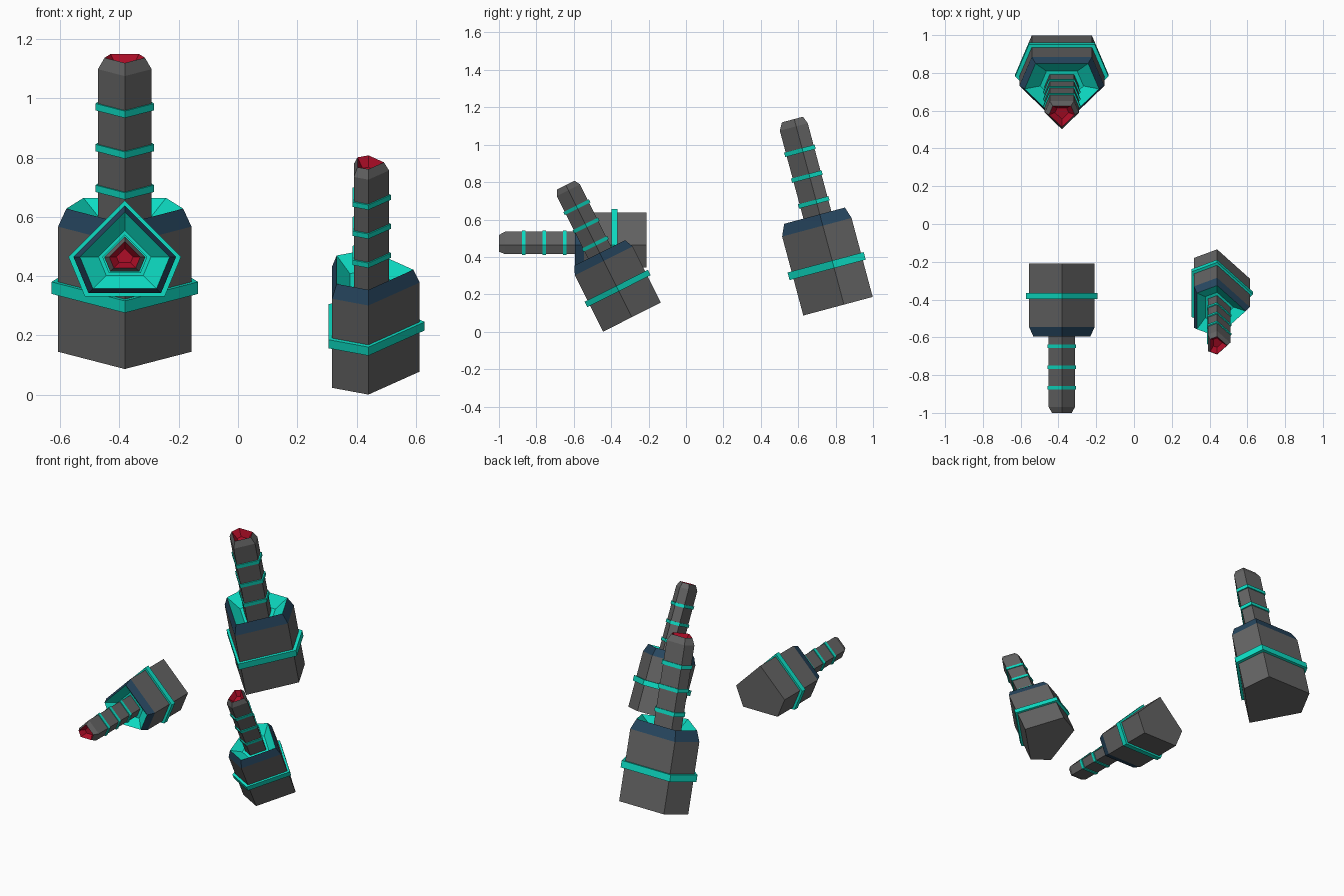
import bpy, bmesh, math
from mathutils import Matrix, Vector

if "Cube" in bpy.data.objects:
    bpy.data.objects.remove(bpy.data.objects["Cube"])


def material(name, rgb):
    m = bpy.data.materials.new(name)
    m.diffuse_color = (*rgb, 1)
    m.use_nodes = True
    m.node_tree.nodes["Principled BSDF"].inputs["Base Color"].default_value = m.diffuse_color
    return m


GREY = material("dark grey", (0.125, 0.125, 0.125))
NAVY = material("navy blue", (0.02, 0.062, 0.115))
TEAL = material("bright teal", (0.004, 0.72, 0.55))
RED = material("deep red", (0.42, 0.004, 0.02))
PALETTE = [GREY, NAVY, TEAL, RED]

# Shared five-sided section: a point at the front, a flat back
ANGLES = [math.radians(a) for a in (-90, 0, 45, 135, 180)]


def loft(name, profile, place, closed=False):
    """Stack pentagons (radius, height, material of the strip above) and cap or close the ends."""
    bm = bmesh.new()
    loops = [[bm.verts.new((r * math.cos(a), r * math.sin(a), z)) for a in ANGLES]
             for r, z, _ in profile]
    count = len(loops)
    for i in range(count if closed else count - 1):
        lower, upper = loops[i], loops[(i + 1) % count]
        for k in range(5):
            n = (k + 1) % 5
            face = bm.faces.new((lower[k], lower[n], upper[n], upper[k]))
            face.material_index = PALETTE.index(profile[i][2])
    if not closed:
        bm.faces.new(loops[0][::-1]).material_index = PALETTE.index(profile[0][2])
        bm.faces.new(loops[-1]).material_index = PALETTE.index(profile[-1][2])
    bm.normal_update()
    mesh = bpy.data.meshes.new(name)
    for m in PALETTE:
        mesh.materials.append(m)
    bm.to_mesh(mesh)
    bm.free()
    ob = bpy.data.objects.new(name, mesh)
    ob.matrix_world = place
    bpy.context.collection.objects.link(ob)
    return ob


def collar(name, inner, outer, middle, thick, place):
    lo, hi = middle - thick / 2, middle + thick / 2
    loft(name, [(inner, lo, TEAL), (outer, lo, TEAL), (outer, hi, TEAL), (inner, hi, TEAL)],
         place, closed=True)


def emitter(label, base, tilt, roll, scale):
    place = (Matrix.Translation(Vector(base))
             @ Matrix.Rotation(math.radians(tilt), 4, 'X')
             @ Matrix.Rotation(math.radians(roll), 4, 'Z')
             @ Matrix.Scale(scale, 4))
    # Housing with navy bevelled rim and hollow teal mouth
    loft(label + "_housing", [(0.225, 0, GREY), (0.225, 0.437, NAVY), (0.197, 0.5, TEAL),
                              (0.115, 0.44, TEAL)], place)
    collar(label + "_housing_band", 0.22, 0.247, 0.223, 0.042, place)
    # Barrel with bevelled tip and hollow red muzzle
    loft(label + "_barrel", [(0.0905, 0.43, GREY), (0.0905, 0.987, GREY), (0.068, 1.027, RED),
                             (0.036, 0.985, RED)], place)
    for i in range(3):
        collar(f"{label}_barrel_ring_{i + 1}", 0.088, 0.099, 0.57 + 0.1425 * i, 0.024, place)


emitter("large_upright", (-0.382, 0.8445, 0.145), 15, 0, 1.0)
emitter("level", (-0.382, -0.21, 0.465), 90, 180, 0.769)
emitter("small_tilted", (0.44, -0.289, 0.078), 26.6, 90, 0.769)
